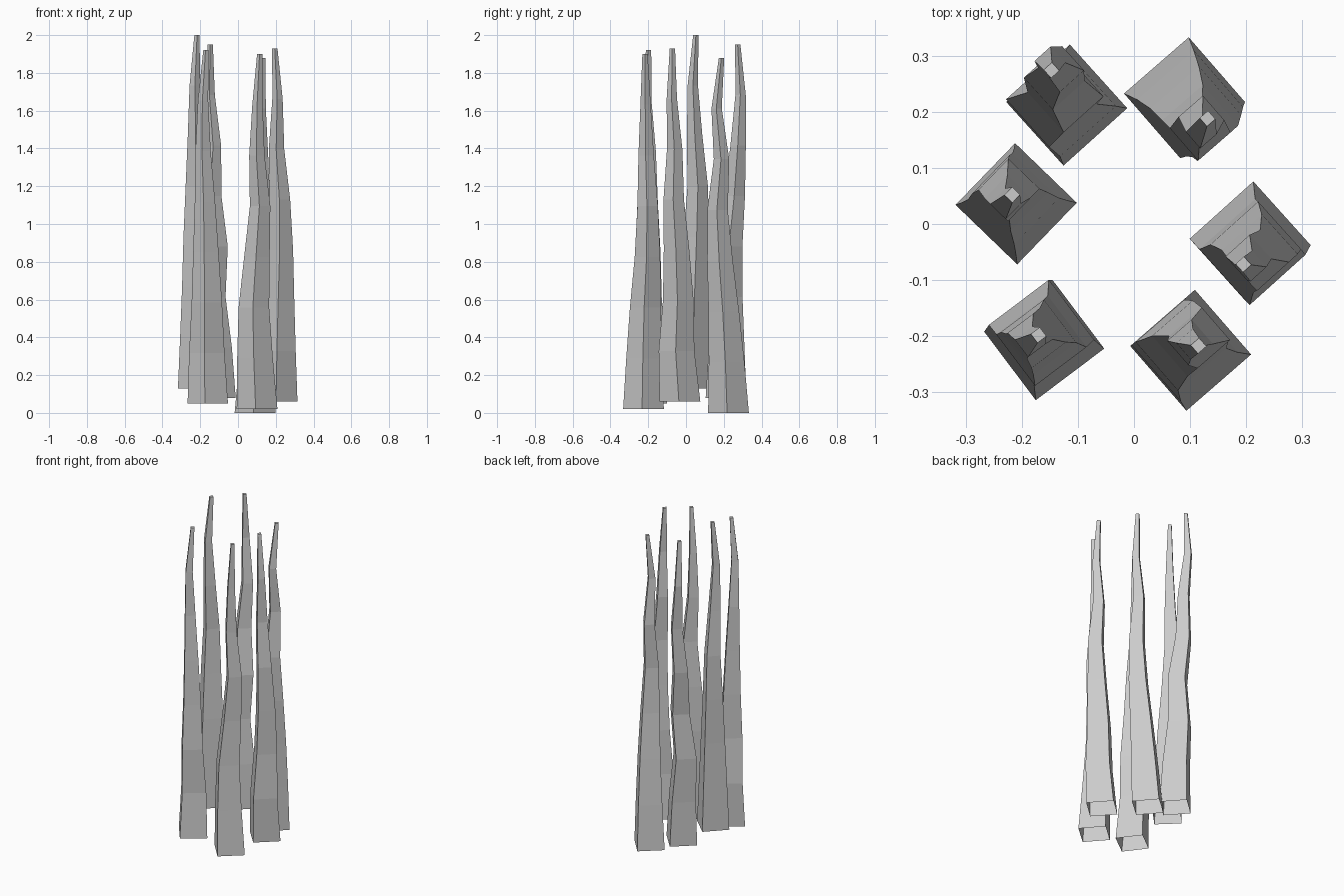
import bpy, bmesh
from math import cos, sin, pi, radians

BASE_R, TIP_R = 0.108, 0.014   # half diagonals of the square section


def stalk(name, z0, z1, turn, xs, ys):
    """Tapered, crooked four-sided stalk, open underneath and capped on top."""
    bm = bmesh.new()
    n = len(xs) - 1
    rings = []
    for i, (x, y) in enumerate(zip(xs, ys)):
        t = i / n
        r = BASE_R + (TIP_R - BASE_R) * t
        z = z0 + (z1 - z0) * t
        rings.append([bm.verts.new((x + r * cos(radians(turn) + k * pi / 2),
                                    y + r * sin(radians(turn) + k * pi / 2), z))
                      for k in range(4)])
    for a, b in zip(rings, rings[1:]):
        for k in range(4):
            j = (k + 1) % 4
            bm.faces.new((a[k], a[j], b[j], b[k]))
    bm.faces.new(rings[-1])
    mesh = bpy.data.meshes.new(name)
    bm.to_mesh(mesh)
    bm.free()
    bpy.context.collection.objects.link(bpy.data.objects.new(name, mesh))


# Each stalk: base and tip height, turn, then its centre line in x and y
stalk("stalk_back_left", 0.08, 1.95, -3,
      [-.12, -.127, -.147, -.122, -.142, -.13, -.15, -.147],
      [.212, .215, .218, .231, .258, .276, .289, .274])
stalk("stalk_back_right", 0.0, 1.88, -4,
      [.09, .10, .11, .118, .118, .12, .12, .131],
      [.225, .215, .20, .18, .167, .188, .162, .188])
stalk("stalk_left", 0.13, 2.0, 1,
      [-.21, -.212, -.215, -.221, -.223, -.225, -.229, -.217],
      [.036, .04, .045, .055, .062, .046, .036, .052])
stalk("stalk_right", 0.06, 1.93, -3,
      [.207, .211, .217, .224, .222, .204, .209, .195],
      [-.032, -.05, -.041, -.05, -.065, -.06, -.075, -.072])
stalk("stalk_front_left", 0.05, 1.92, -8,
      [-.16, -.165, -.165, -.17, -.175, -.185, -.185, -.17],
      [-.207, -.193, -.208, -.202, -.203, -.2, -.21, -.198])
stalk("stalk_front_right", 0.02, 1.90, -4,
      [.101, .09, .084, .10, .117, .1, .103, .115],
      [-.225, -.222, -.216, -.204, -.203, -.211, -.214, -.217])
